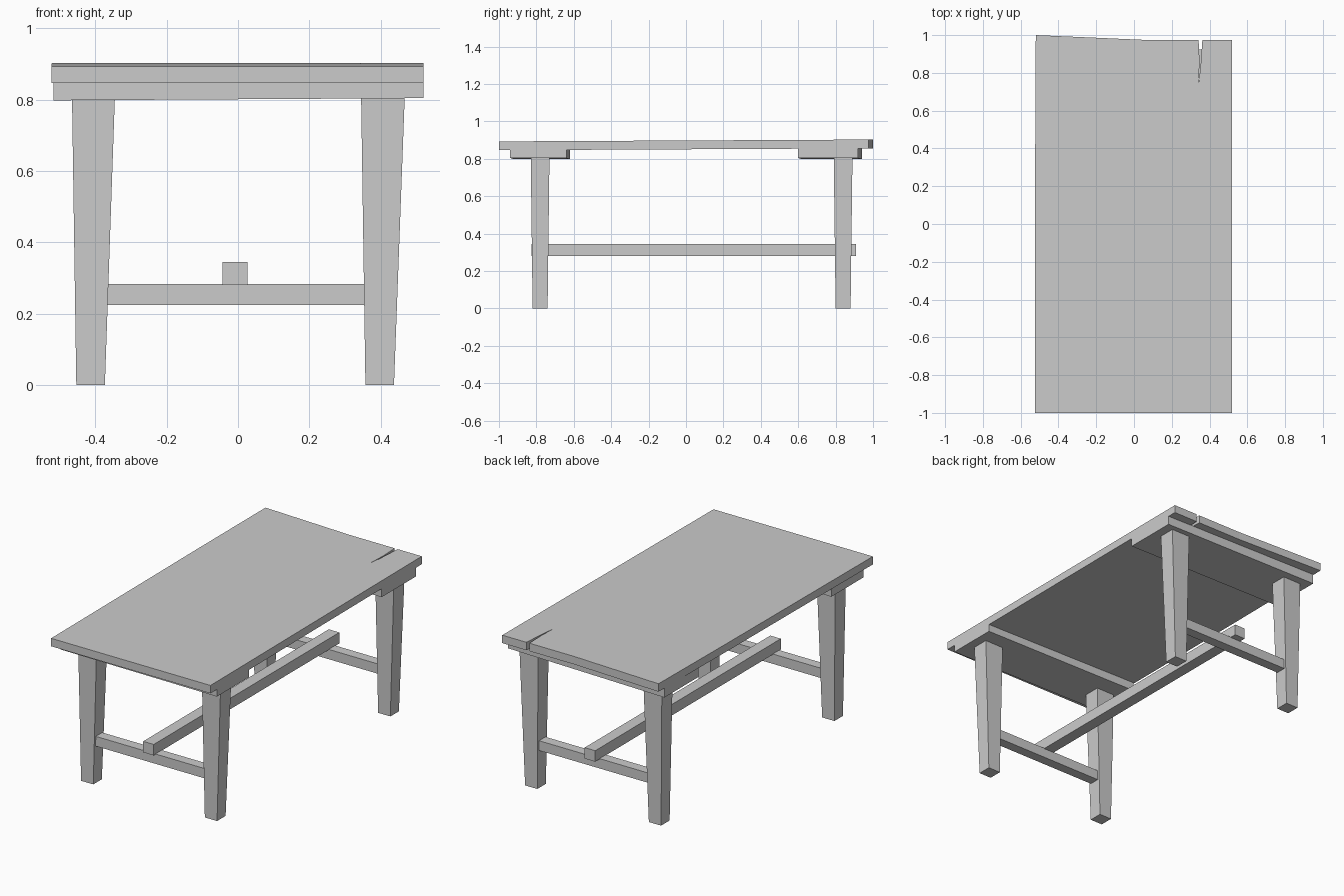
import bpy
import bmesh

cube = bpy.data.objects.get("Cube")
if cube:
    bpy.data.objects.remove(cube, do_unlink=True)

GREY = (0.6, 0.6, 0.6, 1.0)
mat = bpy.data.materials.new("plain grey wood")
mat.use_nodes = True
mat.diffuse_color = GREY
mat.node_tree.nodes["Principled BSDF"].inputs["Base Color"].default_value = GREY


def loft(name, low, high):
    """Solid between two matching outlines of (x, y, z) points."""
    bm = bmesh.new()
    a = [bm.verts.new(p) for p in low]
    b = [bm.verts.new(p) for p in high]
    n = len(a)
    bm.faces.new(a[::-1])
    bm.faces.new(b)
    for i in range(n):
        j = (i + 1) % n
        bm.faces.new((a[i], a[j], b[j], b[i]))
    bmesh.ops.recalc_face_normals(bm, faces=bm.faces)
    mesh = bpy.data.meshes.new(name)
    bm.to_mesh(mesh)
    bm.free()
    mesh.materials.append(mat)
    obj = bpy.data.objects.new(name, mesh)
    bpy.context.scene.collection.objects.link(obj)
    return obj


def rect(x0, x1, y0, y1, z):
    return [(x0, y0, z), (x1, y0, z), (x1, y1, z), (x0, y1, z)]


def bar(name, x0, x1, y0, y1, z0, z1):
    return loft(name, rect(x0, x1, y0, y1, z0), rect(x0, x1, y0, y1, z1))


# Tabletop: uneven back edge with a narrow split, rising slightly to the back
outline = [(-0.523, -1), (0.52, -1), (0.52, 0.975), (0.362, 0.975),
           (0.352, 0.83), (0.342, 0.745), (0.347, 0.86), (0.342, 0.975),
           (0.05, 0.975), (-0.52, 1.0), (-0.523, 0.38)]
loft("tabletop",
     [(x, y, 0.851 + 0.005 * y) for x, y in outline],
     [(x, y, 0.898 + 0.005 * y) for x, y in outline])

# Cleats, slightly skewed and tilted under each end
for end, y0, y1, top in (("front", -0.93, -0.63, 0.85), ("back", 0.61, 0.93, 0.857)):
    skew = [(-0.517, y0 + 0.01), (0.52, y0 - 0.01),
            (0.52, y1 - 0.01), (-0.517, y1 + 0.01)]
    loft(end + "_cleat",
         [(x, y, 0.801 + 0.006 * x) for x, y in skew],
         [(x, y, top) for x, y in skew])

# Tapered legs joined by a cross rail at each end
for end, y in (("front", -0.78), ("back", 0.84)):
    for side, foot, head in (("right", (-0.453, -0.373), (-0.465, -0.345)),
                             ("left", (0.357, 0.437), (0.345, 0.467))):
        loft(f"{end}_{side}_leg",
             rect(*foot, y - 0.04, y + 0.04, 0),
             rect(*head, y - 0.05, y + 0.05, 0.805))
    bar(end + "_cross_rail", -0.37, 0.365, y - 0.03, y + 0.03, 0.225, 0.283)

# Long stretcher resting on the cross rails
bar("long_stretcher", -0.043, 0.026, -0.825, 0.91, 0.28, 0.345)
